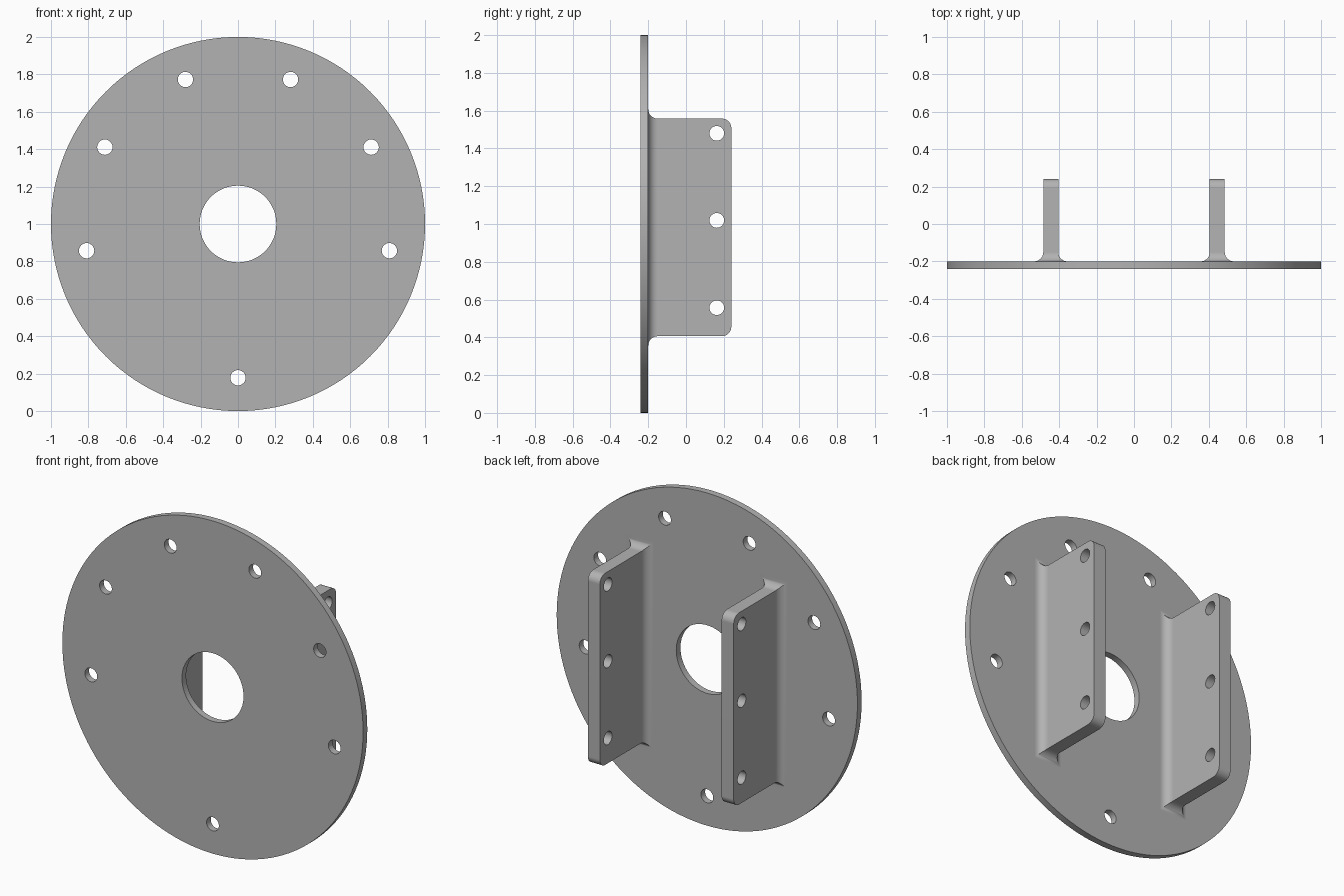
import bpy, bmesh, math
from mathutils import Matrix, Vector

cube = bpy.data.objects.get("Cube")
if cube:
    bpy.data.objects.remove(cube, do_unlink=True)

BACK = -0.2            # rear face of the disc
FRONT = -0.24          # front face of the disc
FILLET = 0.05

grey = bpy.data.materials.new("plain grey")
grey.use_nodes = True
colour = (0.45, 0.45, 0.45, 1)
grey.diffuse_color = colour
grey.node_tree.nodes["Principled BSDF"].inputs["Base Color"].default_value = colour


def add_cylinder(bm, centre, radius, depth, axis, segments):
    turn = Vector((0, 0, 1)).rotation_difference(Vector(axis)).to_matrix().to_4x4()
    bmesh.ops.create_cone(bm, cap_ends=True, segments=segments, radius1=radius,
                          radius2=radius, depth=depth,
                          matrix=Matrix.Translation(centre) @ turn)


def make_object(name, bm):
    bmesh.ops.recalc_face_normals(bm, faces=bm.faces)
    mesh = bpy.data.meshes.new(name)
    bm.to_mesh(mesh)
    bm.free()
    mesh.materials.append(grey)
    obj = bpy.data.objects.new(name, mesh)
    bpy.context.collection.objects.link(obj)
    return obj


def drill(obj, holes, axis):
    """Cut (centre, radius, segments) holes through obj, then smooth it."""
    bm = bmesh.new()
    for centre, radius, segments in holes:
        add_cylinder(bm, centre, radius, 0.3, axis, segments)
    cutter = make_object("hole_cutter", bm)
    cutter.hide_render = True
    cut = obj.modifiers.new("holes", "BOOLEAN")
    cut.operation, cut.solver, cut.object = "DIFFERENCE", "EXACT", cutter
    bpy.ops.object.select_all(action="DESELECT")
    obj.select_set(True)
    bpy.context.view_layer.objects.active = obj
    bpy.ops.object.modifier_apply(modifier=cut.name)
    bpy.data.objects.remove(cutter, do_unlink=True)
    bpy.ops.object.shade_smooth_by_angle(angle=math.radians(30))
    flat = obj.modifiers.new("flat_faces", "WEIGHTED_NORMAL")
    flat.keep_sharp = True


# Round mounting disc: central bore and a bolt circle with two places left empty
bm = bmesh.new()
add_cylinder(bm, (0, (FRONT + BACK) / 2, 1), 1, BACK - FRONT, (0, 1, 0), 128)
disc = make_object("mounting_disc", bm)
holes = [((0, BACK, 1), 0.205, 64)]
for i in range(9):
    if i not in (1, 8):
        a = math.radians(40 * i)
        holes.append(((0.822 * math.sin(a), BACK, 1 - 0.822 * math.cos(a)), 0.041, 32))
drill(disc, holes, (0, 1, 0))


# Upright flange: lofted rectangles flare into the disc with mitred fillets
def make_flange(name, x):
    half_x, half_z, mid_z, end = 0.04, 0.576, 0.982, 0.24
    sections = [(BACK - 0.02, FILLET)]
    for i in range(11):
        a = math.pi / 2 * i / 10
        sections.append((BACK + FILLET * (1 - math.cos(a)), FILLET * (1 - math.sin(a))))
    sections.append((end, 0))
    bm = bmesh.new()
    rings = [[bm.verts.new((x + sx * (half_x + grow), y, mid_z + sz * (half_z + grow)))
              for sx, sz in ((-1, -1), (1, -1), (1, 1), (-1, 1))]
             for y, grow in sections]
    for low, high in zip(rings, rings[1:]):
        for i in range(4):
            j = (i + 1) % 4
            bm.faces.new((low[i], low[j], high[j], high[i]))
    bm.faces.new(rings[0])
    bm.faces.new(rings[-1])
    # Rounded outer corners
    tip = rings[-1]
    corners = [bm.edges.get((tip[0], tip[1])), bm.edges.get((tip[2], tip[3]))]
    bmesh.ops.bevel(bm, geom=corners, offset=0.05, segments=8, profile=0.5,
                    affect="EDGES")
    flange = make_object(name, bm)
    drill(flange, [((x, 0.163, z), 0.039, 32) for z in (0.557, 1.019, 1.48)], (1, 0, 0))


for side, sign in (("left", 1), ("right", -1)):
    make_flange(side + "_flange", sign * 0.445)
